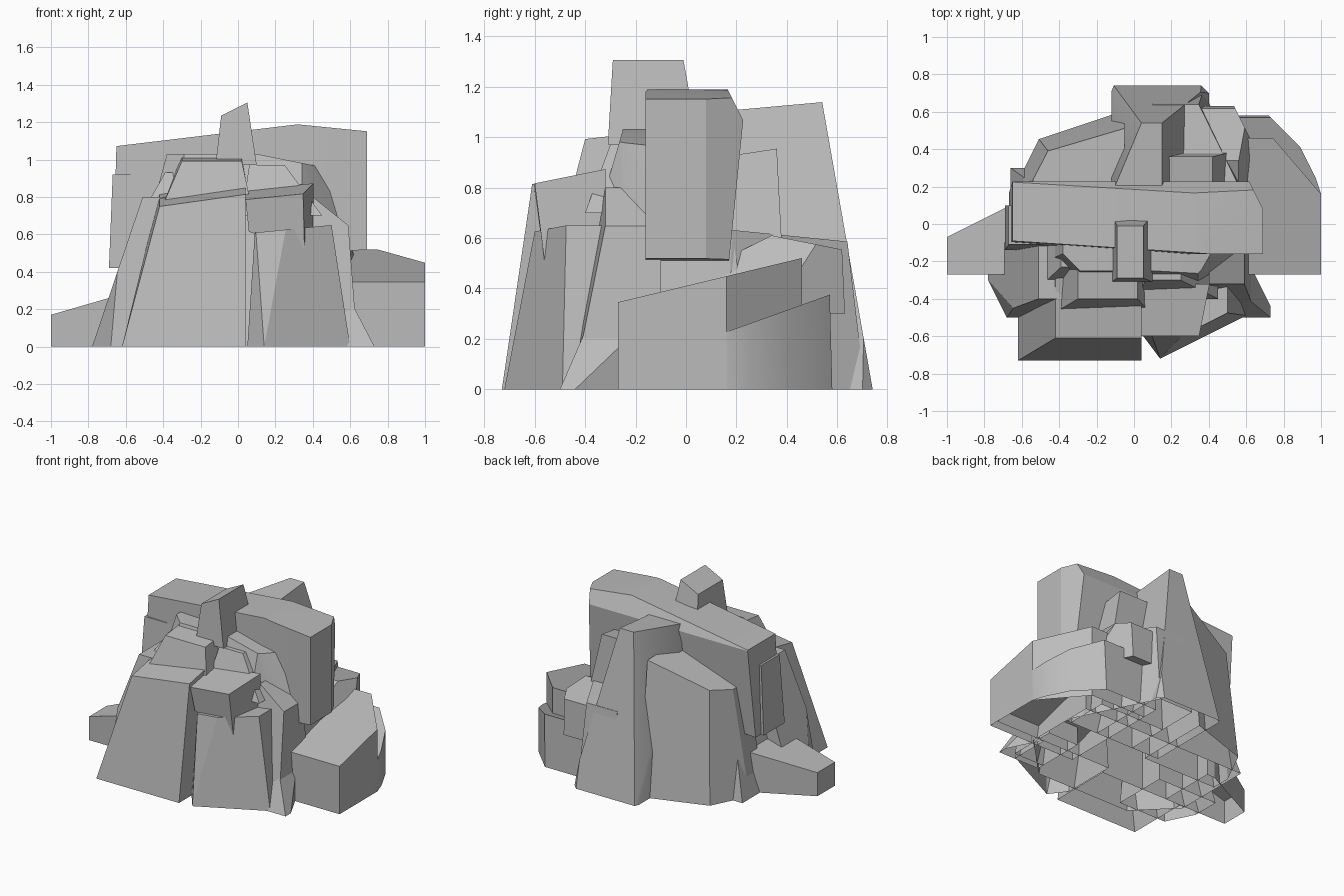
import bpy
import bmesh
from mathutils import Vector

cube = bpy.data.objects.get("Cube")
if cube:
    bpy.data.objects.remove(cube, do_unlink=True)

stone = bpy.data.materials.new("grey_stone")
stone.use_nodes = True
shade = 0.5
stone.diffuse_color = (shade, shade, shade, 1)
stone.node_tree.nodes["Principled BSDF"].inputs["Base Color"].default_value = stone.diffuse_color


def rock(name, left, right, front, back, height, base=0, slope_x=0, slope_y=0,
         lean_left=0, lean_right=0, lean_front=0, lean_back=0, trims=()):
    """Tapered block with a sloped roof, chipped by (point, normal) planes."""
    bm = bmesh.new()
    bmesh.ops.create_cube(bm, size=2)
    for vert in bm.verts:
        upper = vert.co.z > 0
        x = left + lean_left * upper if vert.co.x < 0 else right - lean_right * upper
        y = front + lean_front * upper if vert.co.y < 0 else back - lean_back * upper
        z = height + slope_x * x + slope_y * y if upper else base
        vert.co = Vector((x, y, z))
    for point, normal in trims:
        geometry = list(bm.verts) + list(bm.edges) + list(bm.faces)
        cut = bmesh.ops.bisect_plane(bm, geom=geometry, plane_co=point,
                                     plane_no=Vector(normal).normalized(), clear_outer=True)
        rim = [part for part in cut["geom_cut"] if isinstance(part, bmesh.types.BMEdge)]
        if rim:
            bmesh.ops.contextual_create(bm, geom=rim)
    bmesh.ops.recalc_face_normals(bm, faces=bm.faces)
    # The formation is an open shell where it meets the ground
    ground = [face for face in bm.faces if all(abs(v.co.z) < .001 for v in face.verts)]
    bmesh.ops.delete(bm, geom=ground, context='FACES')
    mesh = bpy.data.meshes.new(name)
    bm.to_mesh(mesh)
    bm.free()
    mesh.materials.append(stone)
    obj = bpy.data.objects.new(name, mesh)
    bpy.context.collection.objects.link(obj)
    bpy.ops.object.select_all(action='DESELECT')
    obj.select_set(True)
    bpy.context.view_layer.objects.active = obj
    bpy.ops.object.shade_smooth_by_angle(angle=0.45)


# Central mass
rock("core_rock", left=-.66, right=.66, front=-.55, back=.3, height=1.03,
     lean_left=.28, lean_right=.16, lean_front=.3, lean_back=.2,
     trims=[((-.5, -.45, 0), (-1, -1, .4)), ((.5, -.4, 0), (1, -1, .3)),
            ((.1, -.2, 1.03), (.2, 0, 1)), ((.46, -.2, .85), (1, -.5, .6))])

# Long slab lying across the top, with a chamfered back edge
rock("top_slab", left=-.67, right=.69, front=-.16, back=.24, base=.4,
     height=1.15, slope_x=.12, lean_left=.02,
     trims=[((.3, 0, 1.19), (.1, 0, 1)), ((0, .18, 1.16), (0, 2, 1)),
            ((.3, -.16, 1), (-.07, -1, .04)), ((0, 0, .47), (.07, 0, -1)),
            ((.69, .17, .5), (0, 1, -.1)), ((.69, .08, 0), (2, 1, 0))])
rock("slab_ledge", left=-.69, right=-.12, front=-.14, back=.1, base=.42,
     height=.92, lean_left=.02, lean_front=.03)

# Upright stone on the slab
rock("spire", left=-.12, right=.1, front=-.31, back=.05, base=.97,
     height=1.28, slope_x=.5, lean_left=.03, lean_right=.05, lean_front=.02, lean_back=.06)

# Back: tall peak and the walls beside it
rock("back_peak", left=-.12, right=.4, front=.1, back=.74, height=1.09, slope_y=.09,
     lean_right=.25, lean_back=.2,
     trims=[((0, .46, 1.1), (-5, 2, 1)), ((.4, .7, 0), (1, 1, .2))])
rock("back_left_column", left=.1, right=.62, front=.1, back=.41, height=.9, slope_y=.15,
     lean_right=.2, lean_back=.05)
rock("back_left_skirt", left=.1, right=.65, front=.1, back=.71, height=.65, slope_y=-.1,
     lean_right=.08, lean_back=.07, trims=[((.65, .15, 0), (2, 1, .2))])
rock("back_right_wall", left=-.64, right=-.05, front=.05, back=.65, height=.97, slope_x=.38,
     lean_left=.1, lean_back=.08,
     trims=[((-.1, .59, 0), (-1, 3, .3)), ((-.52, .43, 0), (-2, 1, .2))])

# Front: large slanted block with a dome behind it
rock("front_block", left=-.62, right=.04, front=-.73, back=-.27, height=.93,
     slope_x=.14, slope_y=.2, lean_left=.2, lean_front=.12)
rock("front_dome", left=-.4, right=.07, front=-.46, back=-.15, base=.76,
     height=1.04, slope_y=.12, lean_left=.1, lean_right=.05, lean_front=.06)
rock("front_pillar", left=.05, right=.6, front=-.72, back=-.2, height=.6, slope_x=.1,
     lean_left=.04, lean_right=.1, lean_front=.12,
     trims=[((.14, -.72, 0), (1, -2, .2)), ((.14, -.72, 0), (-4, -3, .3))])
rock("overhanging_head", left=.07, right=.41, front=-.56, back=-.32, base=.5,
     height=.89, slope_x=.1, slope_y=.18, lean_left=-.03, lean_front=-.04,
     trims=[((.1, -.5, .6), (-1, 0, -3)), ((.4, -.34, .8), (5, -1, 0))])
rock("head_saddle", left=.02, right=.45, front=-.4, back=-.1, base=.7, height=.97,
     lean_left=.04, lean_right=.2, lean_front=.1)

# Side columns and low stones
rock("left_column", left=.4, right=.64, front=-.45, back=-.1, height=1.12, slope_x=-.8,
     lean_right=.05, lean_front=.13)
rock("left_foot", left=.4, right=.73, front=-.5, back=-.2, height=.23,
     lean_right=.12, lean_front=.1, trims=[((.73, -.44, 0), (2, 1, 0))])
rock("left_boulder", left=.3, right=1, front=-.27, back=.46, height=.41, slope_y=.24,
     trims=[((1, .16, 0), (7, 6, 0))])
rock("left_boulder_base", left=.3, right=1, front=-.2, back=.58, height=.17, slope_y=.36,
     lean_back=.01, trims=[((1, .16, 0), (3, 1, 0)), ((.78, .52, 0), (1, 1, 0)),
                           ((.9, .39, 0), (2, 1, 0))])
rock("left_boulder_cap", left=.2, right=.68, front=-.05, back=.63, base=.3, height=.44,
     slope_y=.5, lean_right=.12, lean_back=.02,
     trims=[((0, .34, .61), (0, .2, 1)), ((.6, .5, 0), (2, 1, 0))])
rock("right_spur", left=-1, right=-.5, front=-.27, back=.15, height=.46, slope_x=.29,
     trims=[((-1, -.07, 0), (-1, 2, 0))])
rock("right_flank", left=-.78, right=-.3, front=-.5, back=-.1, height=.8,
     lean_left=.27, lean_front=.1, trims=[((-.78, -.3, 0), (-2, -1, .3))])
rock("right_shard", left=-.52, right=-.28, front=-.35, back=-.1, base=.7, height=.93,
     lean_left=.13, lean_front=.12)
